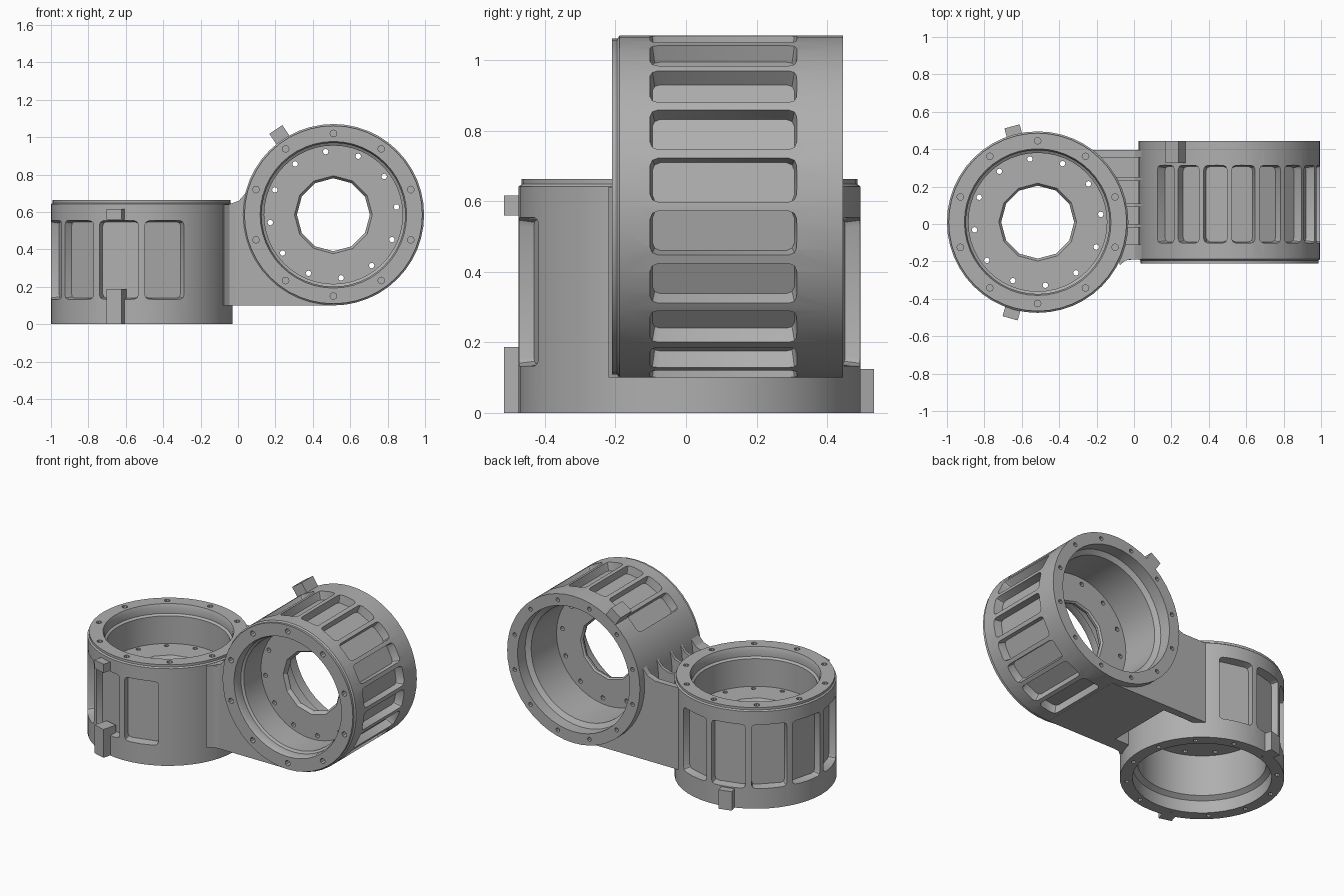
import bpy, bmesh
from math import sin, cos, pi, radians
from mathutils import Matrix, Vector

cube = bpy.data.objects.get("Cube")
if cube:
    bpy.data.objects.remove(cube, do_unlink=True)

# Single cast metal colour
metal = bpy.data.materials.new("cast_grey")
metal.use_nodes = True
GREY = (0.43, 0.43, 0.43, 1)
metal.diffuse_color = GREY
metal.node_tree.nodes["Principled BSDF"].inputs["Base Color"].default_value = GREY

LENGTH = 0.655
RADIUS = 0.485


def make_object(name, bm):
    bmesh.ops.recalc_face_normals(bm, faces=bm.faces[:])
    mesh = bpy.data.meshes.new(name)
    bm.to_mesh(mesh)
    bm.free()
    mesh.materials.append(metal)
    obj = bpy.data.objects.new(name, mesh)
    bpy.context.collection.objects.link(obj)
    return obj


def lathe(bm, profile, segments):
    """Closed ring swept from (radius, height) points around z."""
    rings = []
    for i in range(segments):
        a = 2 * pi * i / segments
        rings.append([bm.verts.new((r * cos(a), r * sin(a), z)) for r, z in profile])
    n = len(profile)
    for i in range(segments):
        p, q = rings[i], rings[(i + 1) % segments]
        for j in range(n):
            k = (j + 1) % n
            bm.faces.new((p[j], q[j], q[k], p[k]))


def cylinder(bm, radius, low, high, matrix=Matrix(), segments=48):
    bmesh.ops.create_cone(bm, cap_ends=True, segments=segments, radius1=radius, radius2=radius,
                          depth=high - low,
                          matrix=matrix @ Matrix.Translation((0, 0, (low + high) / 2)))


def box(bm, low, high, matrix=Matrix()):
    low, high = Vector(low), Vector(high)
    place = Matrix.Translation((low + high) / 2) @ Matrix.Diagonal((*(high - low), 1))
    return bmesh.ops.create_cube(bm, size=1, matrix=matrix @ place)["verts"]


def pocket(bm, angle, half_width):
    """Tapered, corner-cut block that hollows one side pocket."""
    part = bmesh.new()
    for v in box(part, (0.43, -half_width, 0.125), (0.53, half_width, 0.553)):
        if v.co.x < 0.5:
            v.co.y *= 0.85
            v.co.z = 0.34 + (v.co.z - 0.34) * 0.94
    radial = [e for e in part.edges if abs(e.verts[0].co.x - e.verts[1].co.x) > 0.05]
    bmesh.ops.bevel(part, geom=radial, offset=0.022, segments=2, affect="EDGES", profile=0.5)
    part.transform(Matrix.Rotation(angle, 4, "Z"))
    temp = bpy.data.meshes.new("pocket_shape")
    part.to_mesh(temp)
    part.free()
    bm.from_mesh(temp)
    bpy.data.meshes.remove(temp)


def bolt_circle(bm, count, ring, start, radius, low, high):
    for i in range(count):
        a = radians(start) + 2 * pi * i / count
        cylinder(bm, radius, low, high, Matrix.Translation((ring * cos(a), ring * sin(a), 0)), 8)


def cut(obj, *cutter_meshes):
    """Subtract the cutters and keep only the finished mesh."""
    cutters = [make_object("cutter", bm) for bm in cutter_meshes]
    for c in cutters:
        c.hide_render = True
        mod = obj.modifiers.new("cut", "BOOLEAN")
        mod.operation = "DIFFERENCE"
        mod.solver = "EXACT"
        mod.object = c
    graph = bpy.context.evaluated_depsgraph_get()
    mesh = bpy.data.meshes.new_from_object(obj.evaluated_get(graph))
    obj.modifiers.clear()
    obj.data = mesh
    for c in cutters:
        bpy.data.objects.remove(c, do_unlink=True)


def smooth(obj):
    bpy.ops.object.select_all(action="DESELECT")
    obj.select_set(True)
    bpy.context.view_layer.objects.active = obj
    bpy.ops.object.shade_smooth_by_angle(angle=radians(25))


def housing(name, matrix, pocket_count, pitch, first, half_width):
    # Stepped bores from both ends with a web between them
    bm = bmesh.new()
    lathe(bm, [(RADIUS, 0), (RADIUS, 0.633), (0.476, 0.64), (0.476, LENGTH),
               (0.392, LENGTH), (0.384, 0.635), (0.384, 0.595), (0.37, 0.585),
               (0.37, 0.405), (0.15, 0.405), (0.15, 0.365), (0.38, 0.365),
               (0.38, 0.1), (0.41, 0.08), (0.41, 0)], 48)
    obj = make_object(name, bm)

    # Chamfered twelve-sided centre opening
    opening = bmesh.new()
    lathe(opening, [(0.1, 0.34), (0.23, 0.34), (0.195, 0.375), (0.195, 0.385),
                    (0.225, 0.43), (0.1, 0.43)], 12)
    # Bolt holes in both flanges and the web
    holes = bmesh.new()
    bolt_circle(holes, 10, 0.435, 18, 0.018, 0.6, 0.7)
    bolt_circle(holes, 12, 0.34, 7, 0.015, 0.34, 0.43)
    bolt_circle(holes, 12, 0.445, 15, 0.014, -0.05, 0.06)
    # Side pockets
    pockets = bmesh.new()
    for i in range(pocket_count):
        pocket(pockets, radians(first + pitch * i), half_width)
    cut(obj, opening, holes, pockets)
    obj.matrix_world = matrix
    smooth(obj)


def lug(name, matrix, angle, low, high, reach):
    bm = bmesh.new()
    box(bm, (0.44, -0.042, low), (reach, 0.042, high),
        matrix @ Matrix.Rotation(radians(angle), 4, "Z"))
    make_object(name, bm)


# Upright housing on the right, cross-axis housing on the left
upright = Matrix.Translation((-0.515, 0.01, 0))
cross = Matrix.Translation((0.51, 0.445, 0.585)) @ Matrix.Rotation(pi / 2, 4, "X")
housing("upright_housing", upright @ Matrix.Diagonal((1, 1, 1.013, 1)), 8, 30, 75, 0.118)
housing("cross_housing", cross, 13, 18, -81, 0.068)

# Locating lugs
lug("upper_front_lug", upright, 254, 0.56, 0.617, 0.535)
lug("lower_front_lug", upright, 254, 0, 0.187, 0.535)
lug("lower_rear_lug", upright, 105, 0, 0.125, 0.53)
lug("cross_lug", cross, 124, 0.002, 0.12, 0.55)

# Connecting bridge: side profile extruded in depth
bm = bmesh.new()
outline = [(-0.45, 0.1), (0.5, 0.1), (0.5, 0.585), (0.12, 0.85), (0.075, 0.77),
           (0.04, 0.7), (0.005, 0.66), (-0.05, 0.64), (-0.45, 0.64)]
face = bm.faces.new([bm.verts.new((x, -0.19, z)) for x, z in outline])
moved = bmesh.ops.extrude_face_region(bm, geom=[face])["geom"]
bmesh.ops.translate(bm, vec=(0, 0.585, 0),
                    verts=[v for v in moved if isinstance(v, bmesh.types.BMVert)])
bridge = make_object("connecting_bridge", bm)
left_cut, right_cut, cells = bmesh.new(), bmesh.new(), bmesh.new()
cylinder(left_cut, 0.472, -0.1, 0.8, upright)
cylinder(right_cut, 0.472, -0.1, 0.8, cross)
# Ribbed cells above and one deep recess below
for low, high in ((-0.11, -0.02), (0.0, 0.09), (0.11, 0.23), (0.25, 0.355)):
    box(cells, (-0.3, low, 0.53), (0.09, high, 0.95))
box(cells, (-0.3, -0.1, 0), (0.06, 0.345, 0.48))
cut(bridge, left_cut, right_cut, cells)
smooth(bridge)

# Fillets blending the bridge's front wall into the upright housing
bm = bmesh.new()
web = [(-0.09, -0.17), (-0.075, -0.22), (-0.045, -0.195), (0.0, -0.189), (0.0, -0.17)]
face = bm.faces.new([bm.verts.new((x, y, 0.1)) for x, y in web])
moved = bmesh.ops.extrude_face_region(bm, geom=[face])["geom"]
bmesh.ops.translate(bm, vec=(0, 0, 0.54),
                    verts=[v for v in moved if isinstance(v, bmesh.types.BMVert)])
smooth(make_object("front_fillet", bm))
